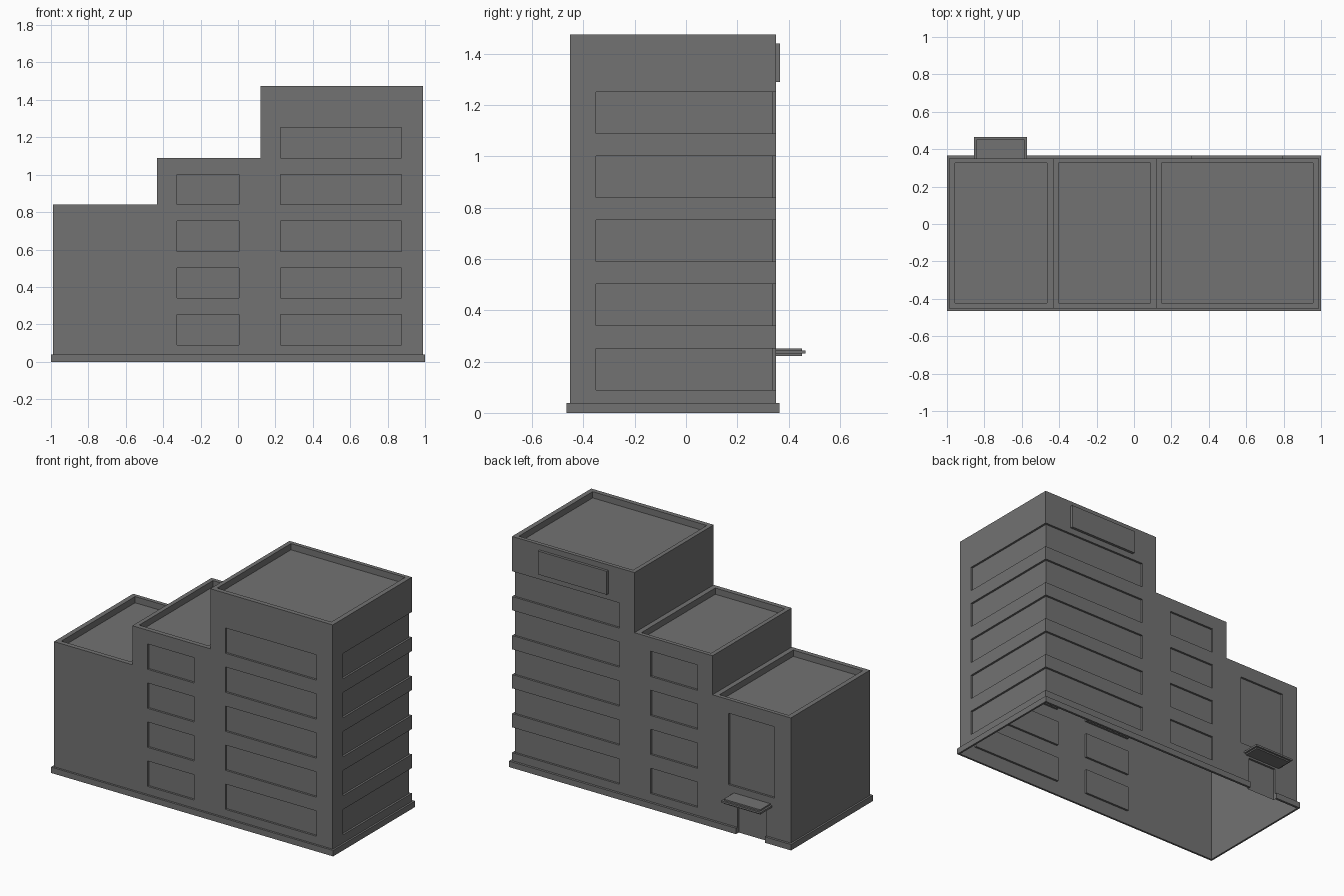
import bpy, bmesh

if "Cube" in bpy.data.objects:
    bpy.data.objects.remove(bpy.data.objects["Cube"])

X, Y0, Y1 = 0.988, -0.452, 0.35    # outer wall planes
REC = 0.013                        # window recess depth
DOOR = (-0.815, -0.61)

# Dark grey used on every part
dark = bpy.data.materials.new("dark_grey")
dark.diffuse_color = (0.17, 0.17, 0.17, 1)
dark.use_nodes = True
dark.node_tree.nodes["Principled BSDF"].inputs["Base Color"].default_value = dark.diffuse_color


def prism(bm, pts, vec):
    """Extrude a closed polygon along vec."""
    face = bm.faces.new([bm.verts.new(p) for p in pts])
    ext = bmesh.ops.extrude_face_region(bm, geom=[face], use_keep_orig=True)
    verts = [g for g in ext["geom"] if isinstance(g, bmesh.types.BMVert)]
    bmesh.ops.translate(bm, verts=verts, vec=vec)


def plan(bm, pts, z0, z1):
    prism(bm, [(x, y, z0) for x, y in pts], (0, 0, z1 - z0))


def box(bm, x0, x1, y0, y1, z0, z1):
    plan(bm, [(x0, y0), (x1, y0), (x1, y1), (x0, y1)], z0, z1)


def finish(name, bm):
    bmesh.ops.recalc_face_normals(bm, faces=bm.faces[:])
    me = bpy.data.meshes.new(name)
    bm.to_mesh(me)
    bm.free()
    me.materials.append(dark)
    ob = bpy.data.objects.new(name, me)
    bpy.context.collection.objects.link(ob)
    return ob


# Stepped building body
bm = bmesh.new()
outline = [(-X, 0), (X, 0), (X, 1.475), (0.12, 1.475), (0.12, 1.09),
           (-0.433, 1.09), (-0.433, 0.84), (-X, 0.84)]
prism(bm, [(x, Y0, z) for x, z in outline], (0, Y1 - Y0, 0))
body = finish("building_body", bm)

# Cutters: roof wells inside the parapets
bm = bmesh.new()
for x0, x1, z in ((-0.957, -0.465, 0.84), (-0.405, 0.088, 1.09), (0.148, 0.957, 1.475)):
    box(bm, x0, x1, Y0 + 0.03, Y1 - 0.025, z - 0.04, z + 0.1)

# Cutters: window rows on every floor
for i in range(5):
    z0 = 0.09 + 0.25 * i
    z1 = z0 + 0.162
    box(bm, 0.227, 0.873, Y0 - 0.1, Y0 + REC, z0, z1)
    # band wrapping round the back right corner
    plan(bm, [(0.227, Y1 - REC), (X - REC, Y1 - REC), (X - REC, -0.35),
              (X + 0.1, -0.35), (X + 0.1, Y1 + 0.1), (0.227, Y1 + 0.1)], z0, z1)
    if i < 4:
        box(bm, -0.325, 0.005, Y0 - 0.1, Y0 + REC, z0, z1)
        box(bm, -0.325, 0.005, Y1 - REC, Y1 + 0.1, z0, z1)

# Cutters: tall stair window and doorway
box(bm, -0.874, -0.547, Y1 - REC, Y1 + 0.1, 0.295, 0.752)
box(bm, *DOOR, Y1 - REC, Y1 + 0.1, -0.1, 0.21)
cutter = finish("recess_cutter", bm)
cutter.hide_render = True

mod = body.modifiers.new("recesses", 'BOOLEAN')
mod.operation = 'DIFFERENCE'
mod.solver = 'EXACT'
mod.object = cutter
bpy.context.view_layer.update()
dg = bpy.context.evaluated_depsgraph_get()
cut = bpy.data.meshes.new_from_object(body.evaluated_get(dg))
body.modifiers.clear()
body.data = cut
bpy.data.objects.remove(cutter)

# Open underside of the shell
bm = bmesh.new()
bm.from_mesh(cut)
floor = [f for f in bm.faces if all(abs(v.co.z) < 1e-4 for v in f.verts)]
bmesh.ops.delete(bm, geom=floor, context='FACES')
bm.to_mesh(cut)
bm.free()

# Plinth running round the walls, broken at the doorway
bm = bmesh.new()
d0, d1 = DOOR
plan(bm, [(d1, 0.365), (1, 0.365), (1, -0.465), (-1, -0.465), (-1, 0.365), (d0, 0.365),
          (d0, Y1), (-X, Y1), (-X, Y0), (X, Y0), (X, Y1), (d1, Y1)], 0, 0.038)
bmesh.ops.recalc_face_normals(bm, faces=bm.faces[:])
inner = [f for f in bm.faces
         if all(abs(v.co.x) < 0.99 and -0.46 < v.co.y < 0.36 for v in f.verts)]
bmesh.ops.delete(bm, geom=inner, context='FACES')
finish("plinth", bm)

# Entrance canopy: slab with a thin projecting rim
bm = bmesh.new()
box(bm, -0.843, -0.585, Y1, 0.453, 0.222, 0.252)
finish("canopy_slab", bm)
bm = bmesh.new()
box(bm, -0.855, -0.573, Y1, 0.465, 0.231, 0.243)
finish("canopy_rim", bm)

# Blank sign panel high on the back wall
bm = bmesh.new()
box(bm, 0.305, 0.793, Y1, 0.367, 1.29, 1.44)
finish("sign_panel", bm)
